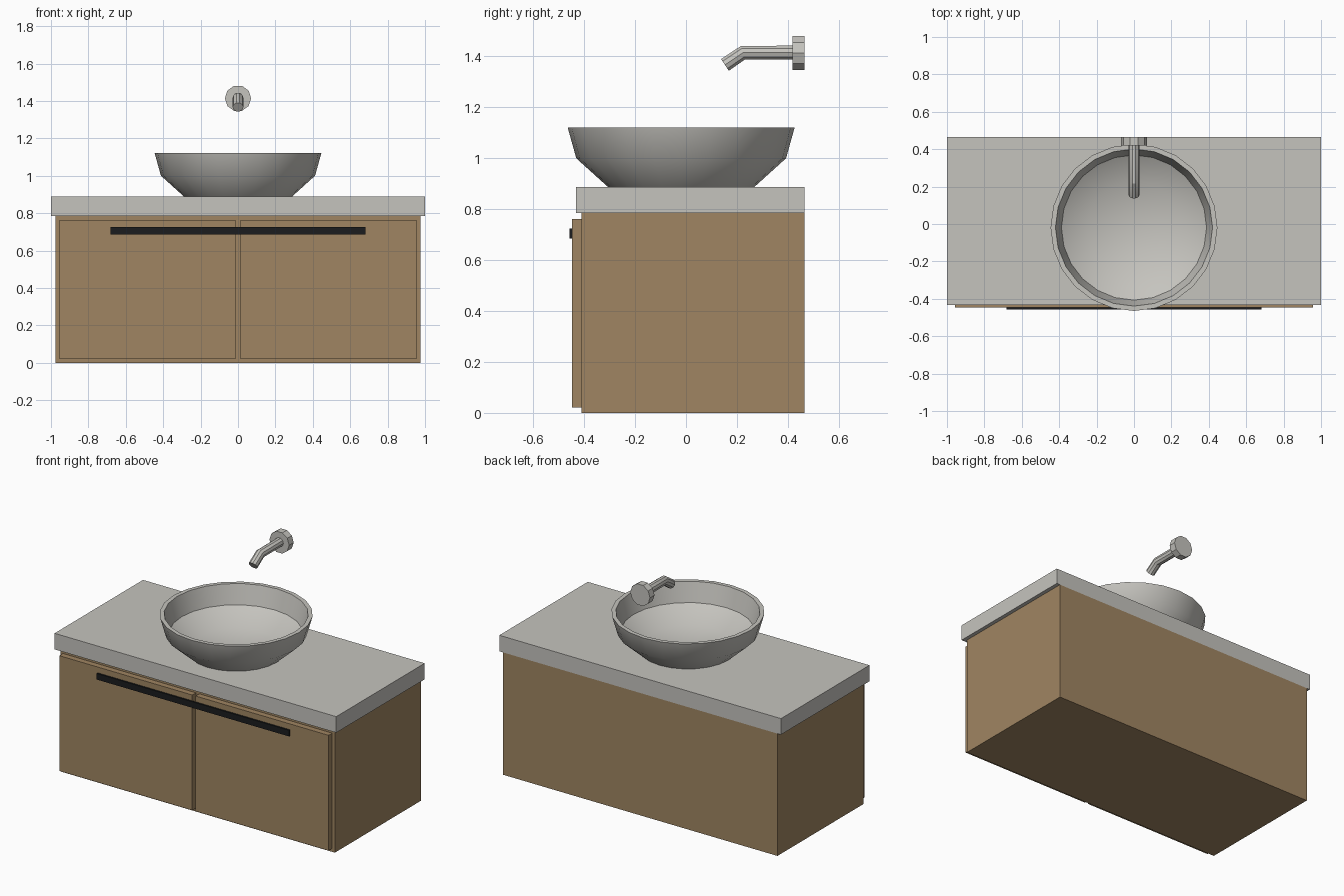
import bpy, bmesh, math
from mathutils import Vector

if "Cube" in bpy.data.objects:
    bpy.data.objects.remove(bpy.data.objects["Cube"])


def material(name, rgb):
    m = bpy.data.materials.new(name)
    m.diffuse_color = (*rgb, 1)
    m.use_nodes = True
    m.node_tree.nodes["Principled BSDF"].inputs["Base Color"].default_value = m.diffuse_color
    return m


WOOD = material("oak wood", (0.35, 0.235, 0.122))
STONE = material("pale grey stone", (0.56, 0.55, 0.515))
BLACK = material("black metal", (0.011, 0.012, 0.013))


def finish(name, bm, mat, smooth=None):
    bmesh.ops.recalc_face_normals(bm, faces=bm.faces)
    me = bpy.data.meshes.new(name)
    bm.to_mesh(me)
    bm.free()
    me.materials.append(mat)
    ob = bpy.data.objects.new(name, me)
    bpy.context.collection.objects.link(ob)
    if smooth:
        bpy.ops.object.select_all(action='DESELECT')
        ob.select_set(True)
        bpy.context.view_layer.objects.active = ob
        bpy.ops.object.shade_smooth_by_angle(angle=math.radians(smooth))
    return ob


def box(name, x, y, z, mat):
    bm = bmesh.new()
    bmesh.ops.create_cube(bm, size=1)
    for v in bm.verts:
        for i, (lo, hi) in enumerate((x, y, z)):
            v.co[i] = lo if v.co[i] < 0 else hi
    return finish(name, bm, mat)


def tube(name, rings, radius, sides, mat, smooth=None):
    """Capped tube along y; each ring is (y, z, tilt in degrees)."""
    bm = bmesh.new()
    loops = []
    for y, z, tilt in rings:
        t = math.radians(tilt)
        side, up = Vector((1, 0, 0)), Vector((0, -math.sin(t), math.cos(t)))
        angles = [2 * math.pi * i / sides for i in range(sides)]
        loops.append([bm.verts.new(Vector((0, y, z)) + radius *
                      (side * math.cos(a) + up * math.sin(a))) for a in angles])
    for a, b in zip(loops, loops[1:]):
        for i in range(sides):
            j = (i + 1) % sides
            bm.faces.new((a[i], a[j], b[j], b[i]))
    bm.faces.new(loops[0])
    bm.faces.new(loops[-1])
    return finish(name, bm, mat, smooth)


# Cabinet, doors, shared handle bar and countertop
box("cabinet", (-0.975, 0.975), (-0.41, 0.465), (0, 0.785), WOOD)
for side, x in (("left", (-0.956, -0.012)), ("right", (0.012, 0.956))):
    box(side + "_door", x, (-0.447, -0.41), (0.022, 0.762), WOOD)
box("handle", (-0.683, 0.683), (-0.458, -0.447), (0.686, 0.725), BLACK)
box("countertop", (-1, 1), (-0.432, 0.465), (0.785, 0.888), STONE)

# Vessel basin: closed profile spun round its axis
profile = [(0, 0.888), (0.288, 0.888), (0.412, 1.0), (0.446, 1.122),
           (0.42, 1.122), (0.388, 1.0), (0.25, 0.917), (0, 0.905)]
cy = -0.019
bm = bmesh.new()
verts = [bm.verts.new((r, cy, z)) for r, z in profile]
edges = [bm.edges.new(p) for p in zip(verts, verts[1:])]
bmesh.ops.spin(bm, geom=verts + edges, cent=(0, cy, 0), axis=(0, 0, 1),
               angle=2 * math.pi, steps=24)
bmesh.ops.remove_doubles(bm, verts=bm.verts, dist=0.0005)
finish("basin", bm, STONE, 35)

# Wall tap: ten-sided wall plate and bent spout
tube("tap_wall_plate", [(0.465, 1.414, 0), (0.419, 1.414, 0)], 0.07, 10, STONE)
tube("tap_spout", [(0.419, 1.415, 0), (0.224, 1.415, 17), (0.153, 1.367, 34)],
     0.029, 10, STONE, 30)
